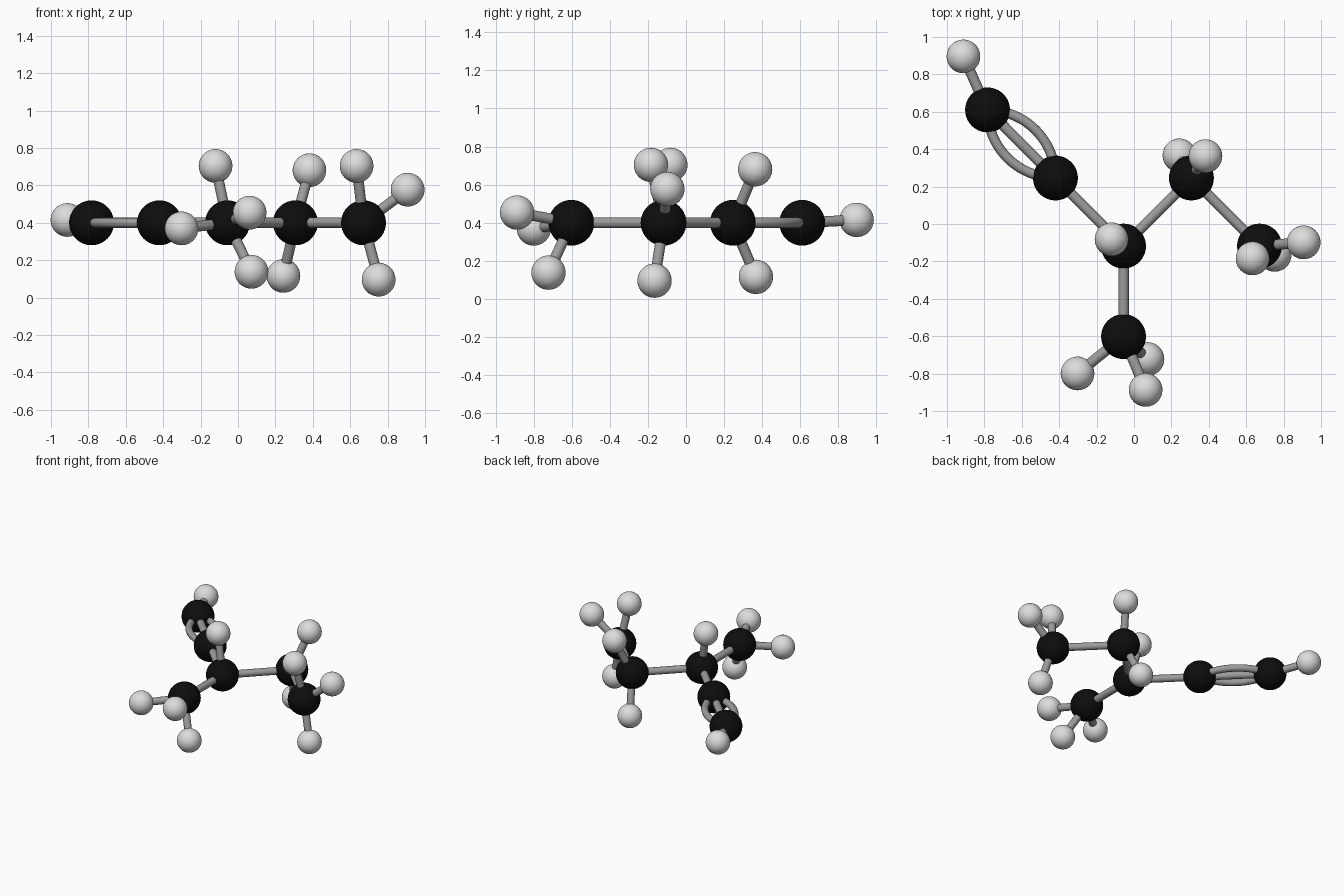
import bpy, math
from mathutils import Vector

if "Cube" in bpy.data.objects:
    bpy.data.objects.remove(bpy.data.objects["Cube"])


def material(name, v):
    m = bpy.data.materials.new(name)
    m.diffuse_color = (v, v, v, 1)
    m.use_nodes = True
    m.node_tree.nodes["Principled BSDF"].inputs["Base Color"].default_value = m.diffuse_color
    return m


BLACK = material("carbon black", 0.004)
WHITE = material("hydrogen white", 0.72)
GREY = material("bond grey", 0.33)
BOND_R = 0.028


def atom(name, pos, radius, mat):
    bpy.ops.mesh.primitive_uv_sphere_add(segments=40, ring_count=20, radius=radius, location=pos)
    o = bpy.context.object
    o.name = name
    o.data.materials.append(mat)
    bpy.ops.object.shade_smooth()


def bond(name, a, b):
    a, b = Vector(a), Vector(b)
    d = b - a
    bpy.ops.mesh.primitive_cylinder_add(vertices=24, radius=BOND_R, depth=d.length, location=(a + b) / 2)
    o = bpy.context.object
    o.name = name
    o.rotation_euler = d.to_track_quat('Z', 'Y').to_euler()
    o.data.materials.append(GREY)
    bpy.ops.object.shade_smooth_by_angle()


def arc_bond(name, center, radius, start):
    # quarter-circle tube in the horizontal plane
    c = bpy.data.curves.new(name, 'CURVE')
    c.dimensions = '3D'
    c.bevel_depth = BOND_R * 0.95
    c.bevel_resolution = 4
    s = c.splines.new('POLY')
    n = 20
    s.points.add(n)
    for i, p in enumerate(s.points):
        t = start + math.pi / 2 * i / n
        p.co = (center[0] + radius * math.cos(t), center[1] + radius * math.sin(t), center[2], 1)
    c.materials.append(GREY)
    o = bpy.data.objects.new(name, c)
    bpy.context.collection.objects.link(o)


# Carbon skeleton, flat at one height, with the hydrogens of each carbon
Z = 0.40
carbons = [(-0.783, 0.61, Z), (-0.42, 0.246, Z), (-0.056, -0.118, Z),
           (0.307, 0.246, Z), (0.671, -0.118, Z), (-0.056, -0.602, Z)]
hydrogens = {
    0: [(-0.912, 0.896, 0.415)],
    2: [(-0.12, -0.082, 0.704)],
    3: [(0.382, 0.363, 0.681), (0.243, 0.367, 0.116)],
    4: [(0.634, -0.184, 0.704), (0.907, -0.098, 0.577), (0.752, -0.165, 0.096)],
    5: [(-0.302, -0.799, 0.37), (0.062, -0.887, 0.454), (0.072, -0.722, 0.138)],
}
for i, p in enumerate(carbons):
    atom(f"carbon_{i + 1}", p, 0.12, BLACK)
    for k, h in enumerate(hydrogens.get(i, [])):
        atom(f"hydrogen_{i + 1}_{k + 1}", h, 0.09, WHITE)
        bond(f"hydrogen_bond_{i + 1}_{k + 1}", p, h)

# Carbon bonds
for a, b in [(0, 1), (1, 2), (2, 3), (3, 4), (2, 5)]:
    bond(f"carbon_bond_{a + 1}_{b + 1}", carbons[a], carbons[b])

# Two bowed tubes complete the triple bond
(x0, y0, _), (x1, y1, _) = carbons[0], carbons[1]
arc_bond("triple_bond_outer_arc", (x0, y1, Z), x1 - x0, 0)
arc_bond("triple_bond_inner_arc", (x1, y0, Z), x1 - x0, math.pi)
